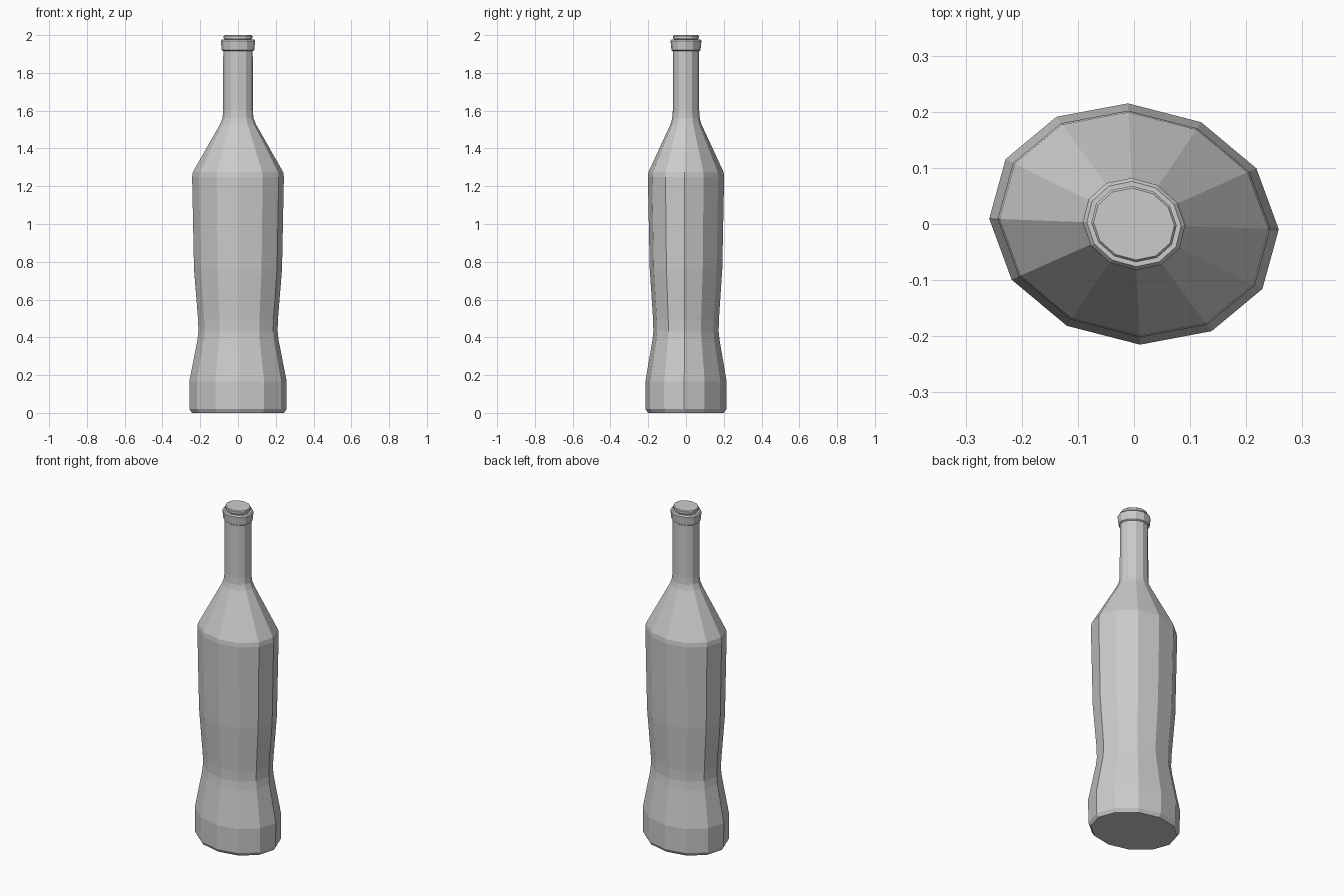
import bpy, bmesh, math

if "Cube" in bpy.data.objects:
    bpy.data.objects.remove(bpy.data.objects["Cube"])

SIDES = 12


def lathe(name, profile):
    """Twelve-sided loft through (z, half width, half depth) rings, slightly skewed."""
    bm = bmesh.new()
    rings = []
    for z, rx, ry in profile:
        ring = []
        for i in range(SIDES):
            c = math.cos(2 * math.pi * i / SIDES)
            s = math.sin(2 * math.pi * i / SIDES)
            ring.append(bm.verts.new((rx * c - 0.05 * ry * s, ry * s - 0.037 * rx * c, z)))
        rings.append(ring)
    for a, b in zip(rings, rings[1:]):
        for i in range(SIDES):
            j = (i + 1) % SIDES
            bm.faces.new((a[i], a[j], b[j], b[i]))
    bm.faces.new(rings[0][::-1])
    bm.faces.new(rings[-1])
    mesh = bpy.data.meshes.new(name)
    bm.to_mesh(mesh)
    bm.free()
    obj = bpy.data.objects.new(name, mesh)
    bpy.context.collection.objects.link(obj)
    return obj


# Bottle: foot, waist, body, shoulder, neck, lip and stopper in one profile
lathe("bottle", [
    (0.00, 0.244, 0.202),   # foot
    (0.02, 0.257, 0.214),
    (0.165, 0.258, 0.215),
    (0.385, 0.215, 0.178),  # waist
    (0.43, 0.210, 0.173),
    (0.49, 0.211, 0.174),
    (0.76, 0.233, 0.192),   # body
    (1.25, 0.243, 0.202),
    (1.275, 0.239, 0.199),
    (1.53, 0.094, 0.081),   # shoulder
    (1.56, 0.082, 0.073),
    (1.60, 0.079, 0.070),   # neck
    (1.915, 0.078, 0.070),
    (1.92, 0.086, 0.077),   # lip
    (1.97, 0.091, 0.082),
    (1.978, 0.084, 0.076),
    (1.978, 0.071, 0.064),  # stopper
    (1.985, 0.076, 0.068),
    (1.995, 0.076, 0.068),
    (2.00, 0.072, 0.064),
])
